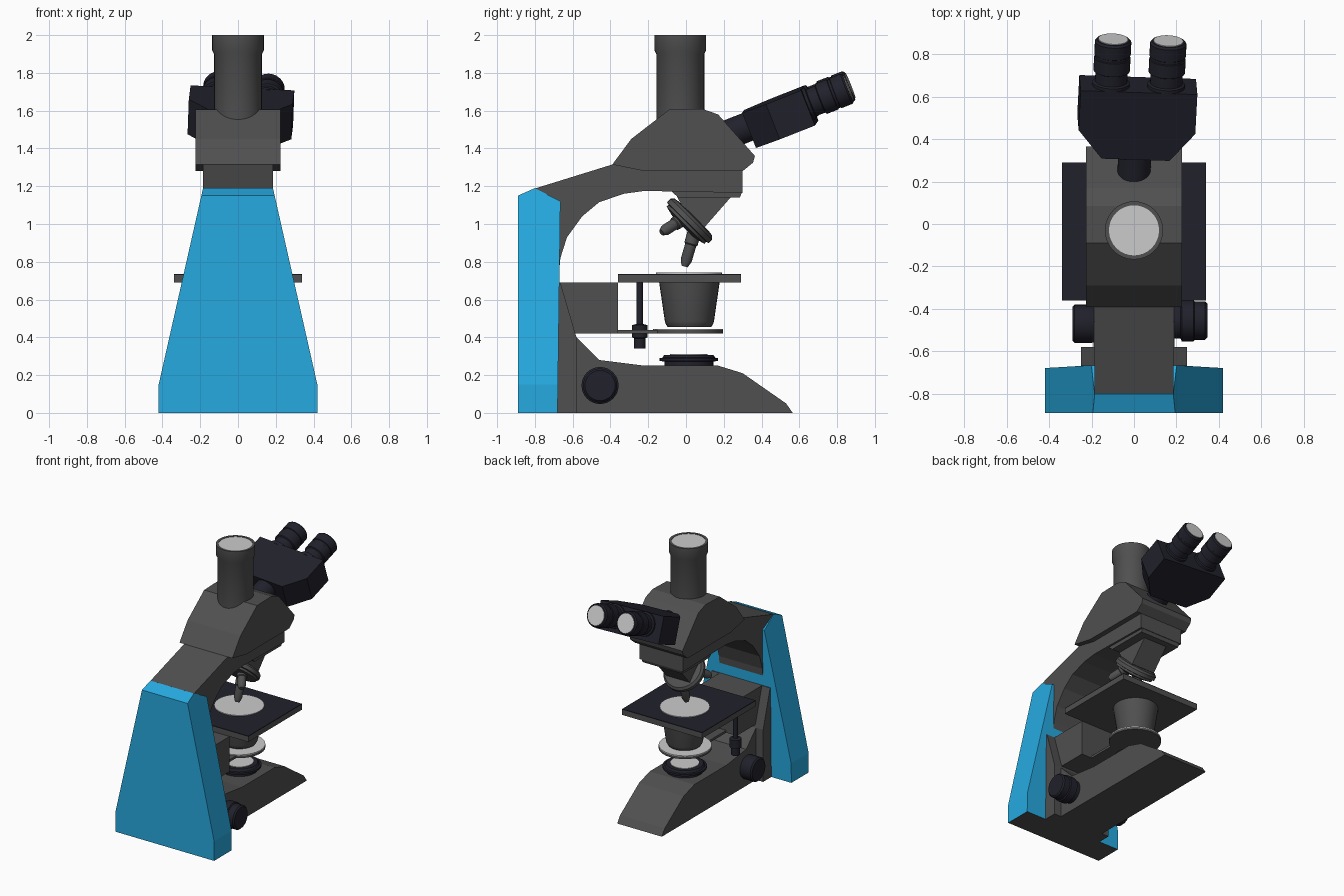
import bpy, bmesh, math
from mathutils import Matrix, Vector

if "Cube" in bpy.data.objects:
    bpy.data.objects.remove(bpy.data.objects["Cube"])


def material(name, r, g, b):
    m = bpy.data.materials.new(name)
    m.diffuse_color = (r, g, b, 1)
    m.use_nodes = True
    m.node_tree.nodes["Principled BSDF"].inputs["Base Color"].default_value = m.diffuse_color
    return m


GREY = material("dark_grey", 0.08, 0.08, 0.08)
NAVY = material("navy", 0.015, 0.015, 0.025)
BLUE = material("blue", 0.02, 0.40, 0.75)
UP = Vector((0, 0, 1))


def finish(name, bm, mat, smooth=False):
    bmesh.ops.recalc_face_normals(bm, faces=bm.faces)
    me = bpy.data.meshes.new(name)
    bm.to_mesh(me)
    bm.free()
    ob = bpy.data.objects.new(name, me)
    bpy.context.collection.objects.link(ob)
    if mat:
        me.materials.append(mat)
    if smooth:
        bpy.ops.object.select_all(action='DESELECT')
        ob.select_set(True)
        bpy.context.view_layer.objects.active = ob
        bpy.ops.object.shade_smooth_by_angle(angle=math.radians(35))
    return ob


def extrude(points, offset):
    """Closed outline of 3D points pushed along offset."""
    bm = bmesh.new()
    face = bm.faces.new([bm.verts.new(p) for p in points])
    res = bmesh.ops.extrude_face_region(bm, geom=[face], use_keep_orig=True)
    verts = [v for v in res["geom"] if isinstance(v, bmesh.types.BMVert)]
    bmesh.ops.translate(bm, verts=verts, vec=offset)
    return bm


def prism(name, profile, half, mat):
    """Side profile (y, z) extruded symmetrically across x."""
    return finish(name, extrude([(-half, y, z) for y, z in profile], (2 * half, 0, 0)), mat)


def box(name, x, y0, y1, z0, z1, mat):
    return prism(name, [(y0, z0), (y1, z0), (y1, z1), (y0, z1)], x, mat)


def lathe(name, rings, origin, axis=UP, mat=GREY, n=32, matrix=None):
    """Rings of (radius, height) turned about an axis, capped at both ends."""
    m = matrix or Matrix.Translation(origin) @ Vector(axis).to_track_quat('Z', 'Y').to_matrix().to_4x4()
    bm = bmesh.new()
    loops = [[bm.verts.new(m @ Vector((r * math.cos(k * math.tau / n), r * math.sin(k * math.tau / n), h)))
              for k in range(n)] for r, h in rings]
    for a, b in zip(loops, loops[1:]):
        for k in range(n):
            bm.faces.new((a[k], a[(k + 1) % n], b[(k + 1) % n], b[k]))
    bm.faces.new(loops[0])
    bm.faces.new(loops[-1])
    return finish(name, bm, mat, True)


# Blue tapered back column, grey underneath
col = [(-.89, 0), (-.68, 0), (-.665, 1.12), (-.80, 1.19), (-.89, 1.15)]
bm = extrude([(-1, y, z) for y, z in col], (2, 0, 0))
bmesh.ops.bisect_plane(bm, geom=bm.verts[:] + bm.edges[:] + bm.faces[:], plane_co=(0, 0, .15), plane_no=UP)
for v in bm.verts:
    v.co.x *= .42 - .235 * max(0, v.co.z - .15) / 1.04
column = finish("back_column", bm, BLUE)
column.data.materials.append(GREY)
for p in column.data.polygons:
    if p.center.z < .001:
        p.material_index = 1

# Base, rear gusset and curved arm
prism("base", [(-.70, 0), (.565, 0), (.53, .05), (.30, .21), (.17, .25), (-.22, .25),
               (-.46, .28), (-.58, .40), (-.665, .69), (-.70, .69)], .19, GREY)
prism("rear_gusset", [(-.70, 0), (-.58, 0), (-.58, .40), (-.665, .69), (-.70, .69)], .25, GREY)
prism("arm", [(-.80, 1.188), (-.39, 1.315), (-.22, 1.285), (.30, 1.285), (.30, 1.165), (-.05, 1.172),
              (-.22, 1.175), (-.33, 1.16), (-.46, 1.115), (-.55, 1.04), (-.63, .93), (-.665, .82),
              (-.68, .65), (-.80, .65)], .185, GREY)

# Head
prism("head", [(-.39, 1.315), (-.29, 1.45), (-.09, 1.605), (.085, 1.61), (.17, 1.58), (.365, 1.36),
               (.355, 1.325), (.30, 1.28), (-.22, 1.28)], .225, GREY)
prism("head_underplate", [(-.08, 1.175), (.30, 1.175), (.285, 1.14), (-.04, 1.14)], .17, GREY)
prism("nose_wedge", [(-.05, 1.15), (.24, 1.145), (.10, .985), (.04, .98)], .10, GREY)

# Photo tube
lathe("photo_tube", [(.127, 1.5), (.127, 1.90), (.137, 1.92), (.137, 2.0), (.118, 2.0), (.118, 1.99)],
      (0, -.03, 0))
lathe("photo_tube_glass", [(.118, 1.985), (.118, 1.997)], (0, -.03, 0), mat=None)

# Turret and objectives
axis = Vector((0, -.7, -.71))
lathe("turret", [(.11, -.035), (.14, -.03), (.155, -.015), (.155, .012), (.14, .015), (.14, .03), (.08, .045)],
      (0, .018, 1.015), axis)
for k in range(-1, 2):
    start, end = ((0, .045, .96), (0, -.008, .775)) if k == 0 else ((.05 * k, -.02, 1.025), (.12 * k, -.13, .955))
    d = Vector(end) - Vector(start)
    L = d.length
    lathe("objective_%d" % (k + 2), [(.036, 0), (.036, L * .35), (.03, L * .38), (.03, L * .82), (.017, L)],
          start, d, n=20)

# Stage with dark top and glass disc
box("stage", .34, -.36, .29, .69, .73, GREY)
box("stage_top", .34, -.36, .29, .73, .736, NAVY)
lathe("stage_disc", [(.175, .73), (.175, .742)], (0, .015, 0), mat=None)
box("stage_bracket", .18, -.70, -.36, .42, .69, GREY)

# Condenser on its carrier
box("condenser_carrier", .09, -.40, -.02, .42, .438, GREY)
lathe("condenser_plate", [(.185, .42), (.185, .438)], (0, .01, 0))
lathe("condenser_plate_top", [(.185, .438), (.185, .445)], (0, .01, 0), mat=None)
lathe("condenser", [(.115, .455), (.125, .47), (.13, .485), (.16, .69)], (0, .018, 0))

# Stage drive hanging under the stage
lathe("stage_drive", [(.03, .34), (.03, .395), (.042, .40), (.042, .465), (.018, .47), (.018, .69)],
      (-.25, -.245, 0), mat=NAVY, n=20)

# Lamp
lathe("lamp", [(.13, .24), (.13, .272), (.155, .275), (.155, .29), (.14, .292), (.13, .307)],
      (0, .015, 0), mat=NAVY)
lathe("lamp_glass", [(.10, .30), (.10, .311)], (0, .015, 0), mat=None)

# Focus knobs
lathe("focus_knob_right", [(.085, .17), (.085, .22), (.098, .225), (.098, .28), (.09, .285), (.09, .335), (.08, .345)],
      (0, -.455, .145), (1, 0, 0), NAVY)
lathe("focus_knob_left", [(.08, .17), (.09, .20), (.09, .28), (.08, .29)], (0, -.47, .145), (-1, 0, 0), NAVY)

# Binocular viewer, slightly twisted about its neck
view = (Matrix.Translation((0, .25, 1.484)) @ Matrix.Rotation(math.radians(-3), 4, 'Z')
        @ Matrix.Rotation(math.radians(-68.5), 4, 'X') @ Matrix.Rotation(math.radians(3), 4, 'Z'))
lathe("viewer_neck", [(.078, -.06), (.078, .14)], None, mat=NAVY, matrix=view)
plan = [(-.16, .09), (.16, .09), (.275, .23), (.275, .43), (-.275, .43), (-.275, .23)]
bm = extrude([(x, -.085, s) for x, s in plan], (0, .2, 0))
bm.transform(view)
finish("viewer_body", bm, NAVY)
for side, x in (("left", -.13), ("right", .13)):
    m = view @ Matrix.Translation((x, 0, 0))
    lathe("eyepiece_" + side, [(.088, .42), (.088, .445), (.076, .45), (.076, .50), (.086, .505), (.086, .57),
                               (.081, .573), (.081, .585), (.086, .588), (.086, .65), (.078, .66)],
          None, mat=NAVY, matrix=m)
    lathe("eyepiece_glass_" + side, [(.07, .65), (.07, .664)], None, mat=None, matrix=m)
